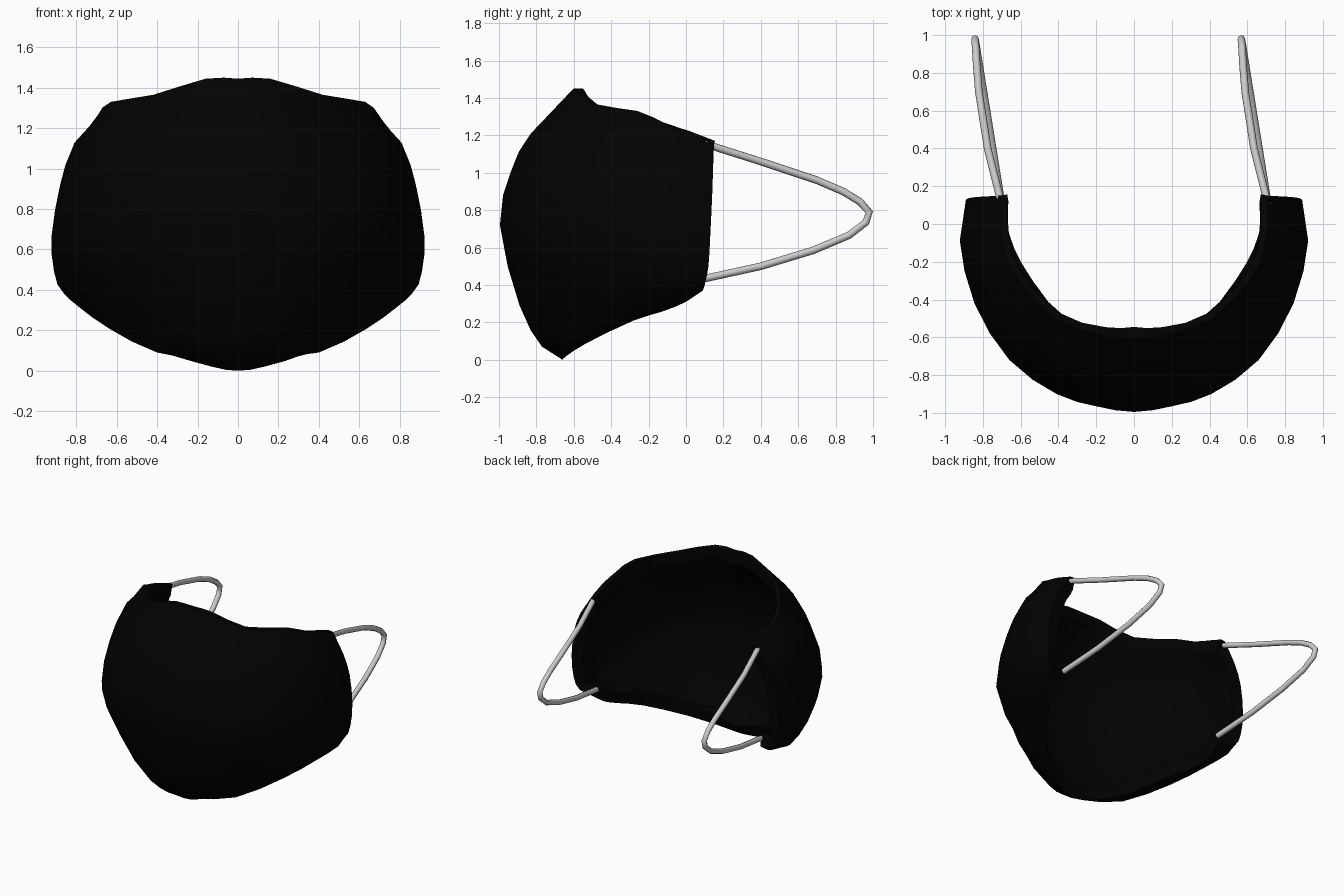
import bpy, math
from mathutils import Vector

if "Cube" in bpy.data.objects:
    bpy.data.objects.remove(bpy.data.objects["Cube"])

black = bpy.data.materials.new("black_fabric")
black.diffuse_color = (0.0005, 0.0005, 0.0005, 1)
black.use_nodes = True
black.node_tree.nodes["Principled BSDF"].inputs["Base Color"].default_value = black.diffuse_color

# Half rows of the shell, top rim to bottom rim, each from the centre to the ear
top_rim = [(0, -.60, 1.445), (.16, -.59, 1.445), (.42, -.50, 1.365), (.63, -.27, 1.33),
           (.69, -.13, 1.27), (.71, .02, 1.22), (.71, .15, 1.17)]
brow = [(0, -.83, 1.21), (.2, -.81, 1.21), (.43, -.70, 1.18), (.65, -.48, 1.17),
        (.78, -.25, 1.15), (.82, -.05, 1.10), (.80, .145, 1.03)]
upper = [(0, -.935, 1.01), (.2, -.91, 1.01), (.44, -.81, .98), (.68, -.60, .97),
         (.82, -.36, .94), (.88, -.10, .92), (.86, .14, .88)]
middle = [(0, -.995, .72), (.2, -.965, .72), (.41, -.90, .70), (.66, -.72, .68),
          (.845, -.42, .67), (.922, -.09, .67), (.89, .13, .67)]
lower = [(0, -.89, .29), (.2, -.86, .30), (.42, -.76, .33), (.66, -.57, .39),
         (.82, -.32, .44), (.91, -.07, .49), (.88, .12, .50)]
chin = [(0, -.77, .07), (.15, -.74, .07), (.40, -.60, .09), (.64, -.36, .21),
        (.78, -.16, .31), (.86, 0, .38), (.84, .10, .40)]
bottom_rim = [(0, -.66, 0), (.13, -.64, .02), (.35, -.53, .09), (.56, -.28, .21),
              (.67, -.12, .26), (.70, 0, .31), (.70, .09, .37)]


def refine(points):
    """Add a midpoint on a smooth curve between each pair of points."""
    out = []
    for i in range(len(points) - 1):
        a, b = points[i], points[i + 1]
        mid = (a + b) / 2
        if 0 < i < len(points) - 2:
            mid += (a + b - points[i - 1] - points[i + 2]) / 16
        out += [a, mid]
    return out + [points[-1]]


# Mirror each row and round the surface out in both directions
rows = []
for row in (top_rim, brow, upper, middle, lower, chin, bottom_rim):
    full = [(-x, y, z) for x, y, z in reversed(row[1:])] + row
    rows.append(refine([Vector(p) for p in full]))
rows = [list(r) for r in zip(*[refine(list(col)) for col in zip(*rows)])]


# Lip folded inwards along the top rim
def lip(row, size, rise):
    return [Vector((p.x * (1 - size), p.y + size * (1 - abs(p.x) / .8), p.z + rise)) for p in row]


rows = [lip(rows[0], .055, 0)] + rows

# Mask shell: bridge the rows, then thicken inwards
n = len(rows[0])
faces = [(a, a + n, a + n + 1, a + 1)
         for r in range(len(rows) - 1) for a in range(r * n, r * n + n - 1)]
mesh = bpy.data.meshes.new("mask_shell")
mesh.from_pydata([p for row in rows for p in row], [], faces)
mesh.materials.append(black)
shell = bpy.data.objects.new("mask_shell", mesh)
bpy.context.collection.objects.link(shell)
thick = shell.modifiers.new("thickness", 'SOLIDIFY')
thick.thickness = 0.09
thick.offset = -1
bpy.context.view_layer.objects.active = shell
shell.select_set(True)
bpy.ops.object.modifier_apply(modifier=thick.name)
bpy.ops.object.shade_smooth_by_angle(angle=math.radians(35))

# Ear straps: round cords, both leaning towards -x
path = [(.10, 1.155), (.40, 1.06), (.70, .96), (.84, .90), (.93, .845), (.98, .79),
        (.962, .735), (.87, .665), (.68, .585), (.40, .50), (.08, .43)]


def ear_strap(name, x0):
    curve = bpy.data.curves.new(name, 'CURVE')
    curve.dimensions = '3D'
    curve.bevel_depth = 0.02
    curve.bevel_resolution = 2
    curve.use_fill_caps = True
    spline = curve.splines.new('POLY')
    spline.points.add(len(path) - 1)
    for i, (y, z) in enumerate(path):
        t = (y - .1) / .87
        bow = (.03 if i < 5 else 0) * math.sin(math.pi * max(0, min(1, t)))
        spline.points[i].co = (x0 - .14 * t - bow, y, z, 1)
    spline.use_smooth = True
    bpy.context.collection.objects.link(bpy.data.objects.new(name, curve))


ear_strap("ear_strap_left", -.70)
ear_strap("ear_strap_right", .71)
